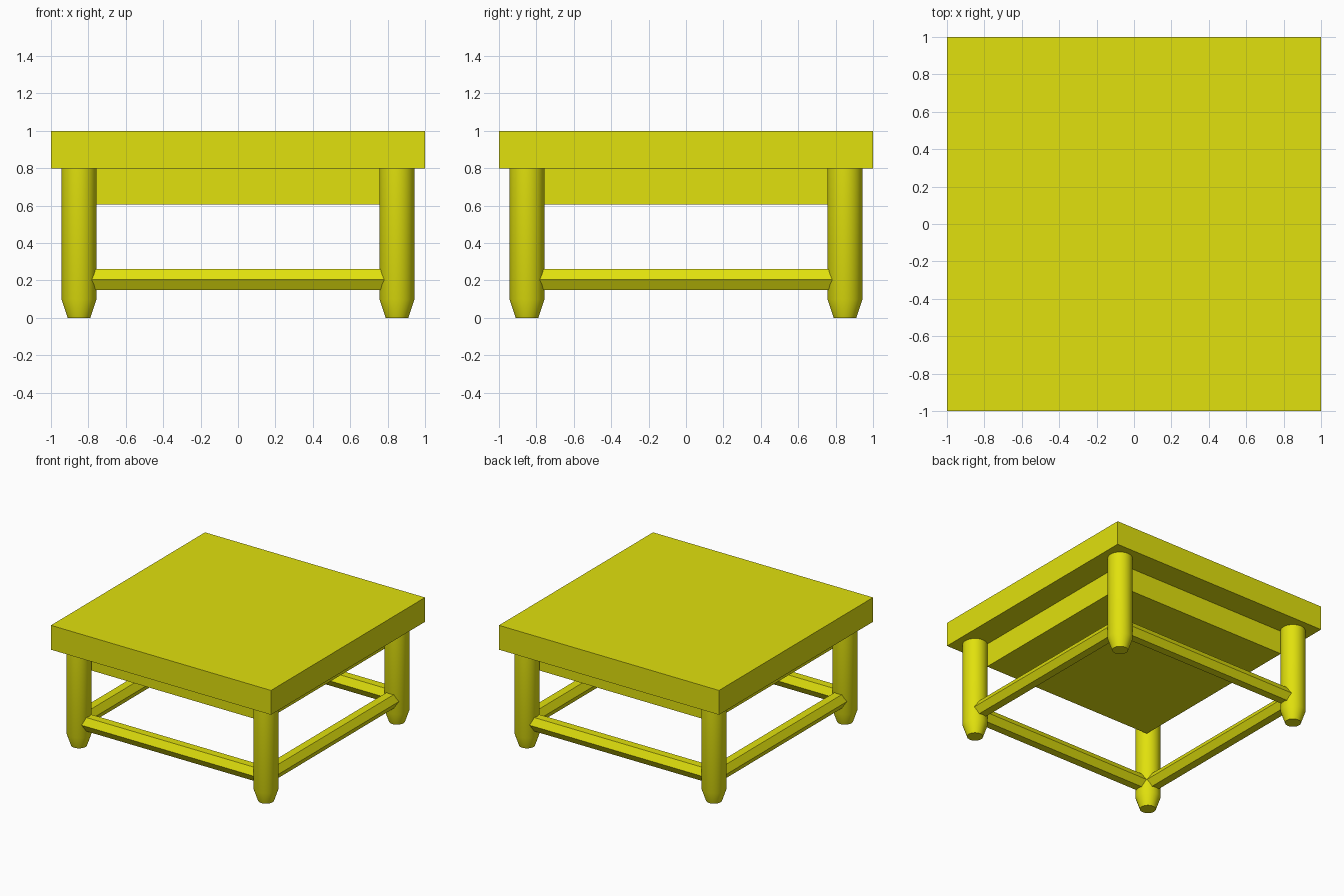
import bpy, bmesh, math
from mathutils import Matrix

cube = bpy.data.objects.get("Cube")
if cube:
    bpy.data.objects.remove(cube, do_unlink=True)

# Single painted finish
paint = bpy.data.materials.new("yellow paint")
paint.use_nodes = True
colour = (0.75, 0.75, 0.004, 1)
paint.diffuse_color = colour
paint.node_tree.nodes["Principled BSDF"].inputs["Base Color"].default_value = colour


def finish(name, bm, smooth=False):
    bmesh.ops.recalc_face_normals(bm, faces=bm.faces)
    mesh = bpy.data.meshes.new(name)
    bm.to_mesh(mesh)
    bm.free()
    mesh.materials.append(paint)
    obj = bpy.data.objects.new(name, mesh)
    bpy.context.collection.objects.link(obj)
    if smooth:
        bpy.ops.object.select_all(action='DESELECT')
        obj.select_set(True)
        bpy.context.view_layer.objects.active = obj
        bpy.ops.object.shade_smooth_by_angle(angle=math.radians(30))
    return obj


def box(name, x, y, half, z0, z1):
    bm = bmesh.new()
    size = Matrix.Diagonal((2 * half, 2 * half, z1 - z0, 1))
    bmesh.ops.create_cube(bm, size=1, matrix=Matrix.Translation((x, y, (z0 + z1) / 2)) @ size)
    return finish(name, bm)


def turned(name, x, y, profile, sides=32):
    """Lathe a (radius, height) profile around a vertical axis."""
    bm = bmesh.new()
    rings = []
    for r, z in profile:
        angles = [2 * math.pi * i / sides for i in range(sides)]
        rings.append([bm.verts.new((x + r * math.cos(a), y + r * math.sin(a), z)) for a in angles])
    for low, high in zip(rings, rings[1:]):
        for i in range(sides):
            j = (i + 1) % sides
            bm.faces.new((low[i], low[j], high[j], high[i]))
    bm.faces.new(rings[0])
    bm.faces.new(rings[-1])
    return finish(name, bm, smooth=True)


def rail(name, turn):
    """Six-sided bar along x at the front, turned about the centre."""
    bm = bmesh.new()
    bmesh.ops.create_cone(bm, cap_ends=True, segments=6, radius1=0.065, radius2=0.065, depth=2 * LEG)
    bm.transform(Matrix.Rotation(math.pi / 2, 4, 'Y'))
    # Put two of the bar's edges level with its axis, leaving flat top and bottom
    if max(v.co.z for v in bm.verts) > 0.06:
        bm.transform(Matrix.Rotation(math.pi / 6, 4, 'X'))
    bm.transform(Matrix.Rotation(turn, 4, 'Z') @ Matrix.Translation((0, -LEG, 0.205)))
    return finish(name, bm)


LEG = 0.85

# Top slab and the block beneath it
box("table_top", 0, 0, 1, 0.8, 1)
box("apron", 0, 0, 0.785, 0.605, 0.8)

# Legs with tapered feet, each with a square tenon at the top
for end, sy in (("front", -1), ("back", 1)):
    for side, sx in (("right", -1), ("left", 1)):
        x, y = sx * LEG, sy * LEG
        turned(f"{end}_{side}_leg", x, y, [(0.06, 0), (0.094, 0.1), (0.094, 0.8)])
        box(f"{end}_{side}_tenon", x, y, 0.0665, 0.605, 0.8)

# Stretchers between the legs
for i, side in enumerate(("front", "left", "back", "right")):
    rail(f"{side}_stretcher", i * math.pi / 2)
